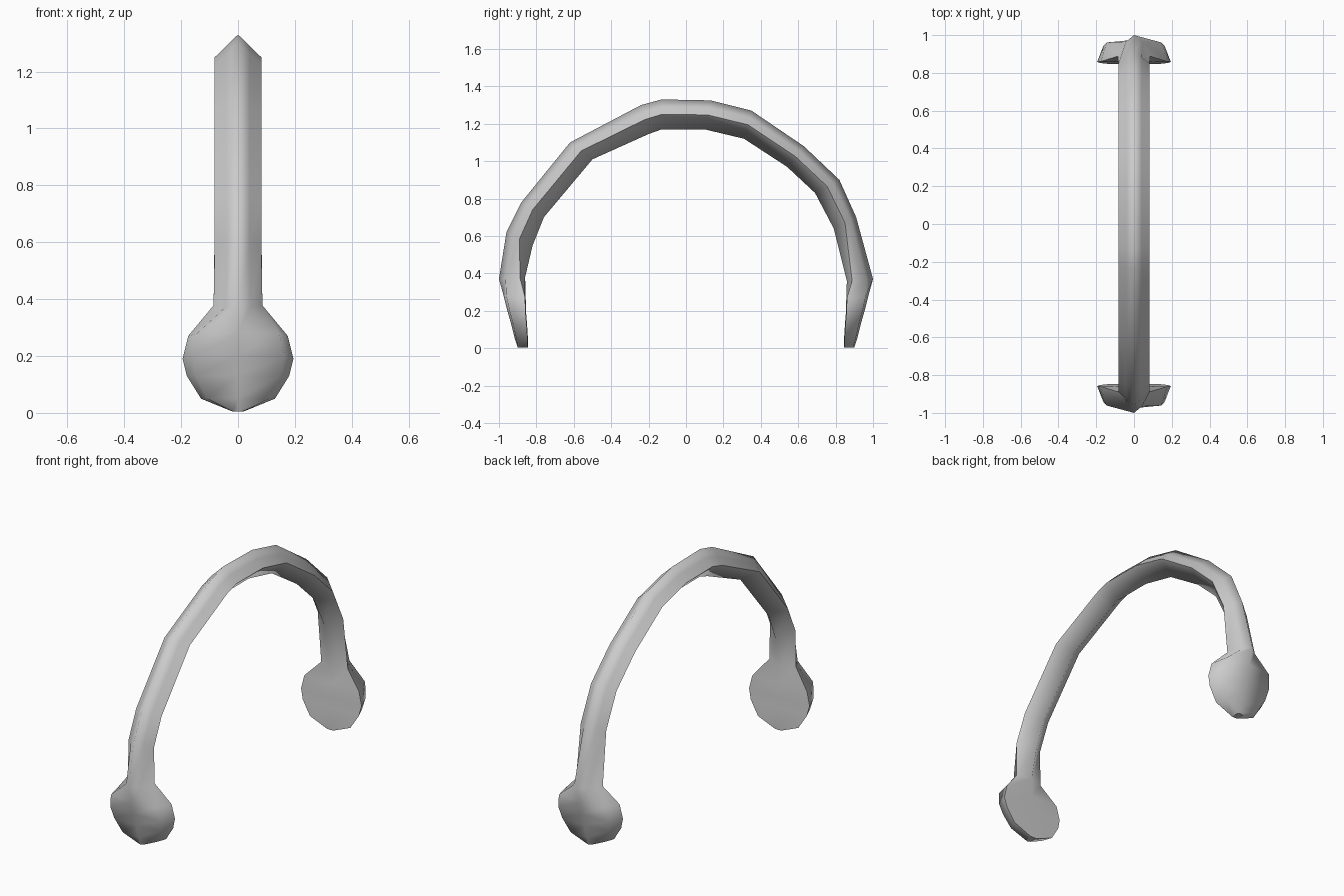
import bpy, bmesh
from mathutils import Vector

cube = bpy.data.objects.get("Cube")
if cube:
    bpy.data.objects.remove(cube)

grey = bpy.data.materials.new("plain grey")
grey.use_nodes = True
colour = (0.6, 0.6, 0.6, 1)
grey.diffuse_color = colour
grey.node_tree.nodes["Principled BSDF"].inputs["Base Color"].default_value = colour

# Ear pad sections: outer y, outer z, inner y, inner z, half width
pad = [
    (0.90, 0.005, 0.845, 0.005, 0.02),
    (0.915, 0.05, 0.845, 0.05, 0.13),
    (0.935, 0.13, 0.85, 0.13, 0.18),
    (0.955, 0.20, 0.855, 0.19, 0.195),
    (0.975, 0.28, 0.857, 0.27, 0.175),
]
# Band sections from front to back: outer y, outer z, inner y, inner z
band = [
    (-1.0, 0.37, -0.86, 0.38),
    (-0.96, 0.62, -0.82, 0.55),
    (-0.88, 0.78, -0.76, 0.70),
    (-0.62, 1.10, -0.50, 1.01),
    (-0.24, 1.30, -0.20, 1.145),
    (-0.13, 1.33, -0.13, 1.17),
    (0.13, 1.325, 0.10, 1.17),
    (0.35, 1.27, 0.31, 1.12),
    (0.63, 1.08, 0.54, 0.97),
    (0.82, 0.90, 0.69, 0.83),
    (0.91, 0.70, 0.79, 0.64),
    (1.0, 0.37, 0.86, 0.36),
]


def section(yo, zo, yi, zi, width, shoulder, depth, rim):
    """Six-point ring: outer ridge, shoulder, rim, inner ridge, rim, shoulder."""
    outer, inner = Vector((0, yo, zo)), Vector((0, yi, zi))
    side = Vector((width, 0, 0))
    s, r = outer.lerp(inner, depth), outer.lerp(inner, rim)
    return [outer, s + side * shoulder, r + side, inner, r - side, s - side * shoulder]


def pad_rings(sign):
    return [section(sign * yo, zo, sign * yi, zi, w, 0.83, 0.12, 0.97)
            for yo, zo, yi, zi, w in pad]


rings = pad_rings(-1)
for i, row in enumerate(band):
    neck = i in (0, len(band) - 1)
    rings.append(section(*row, 0.086 if neck else 0.082, 0.5, 0.25, 0.8 if neck else 0.5))
rings += reversed(pad_rings(1))

# Loft the band and both pads as one skin
bm = bmesh.new()
loops = [[bm.verts.new(p) for p in ring] for ring in rings]
for a, b in zip(loops, loops[1:]):
    for k in range(6):
        n = (k + 1) % 6
        bm.faces.new((a[k], a[n], b[n], b[k]))
bm.faces.new(loops[0])
bm.faces.new(reversed(loops[-1]))
bmesh.ops.recalc_face_normals(bm, faces=bm.faces[:])
for face in bm.faces:
    face.smooth = True

# Crisp edges along the rims and at the tips
for a, b in zip(loops, loops[1:]):
    for k in (2, 4):
        bm.edges.get((a[k], b[k])).smooth = False
for end in (loops[0], loops[-1]):
    for k in range(6):
        bm.edges.get((end[k], end[(k + 1) % 6])).smooth = False

mesh = bpy.data.meshes.new("headband")
bm.to_mesh(mesh)
bm.free()
mesh.materials.append(grey)
headband = bpy.data.objects.new("headband_with_ear_pads", mesh)
bpy.context.collection.objects.link(headband)
